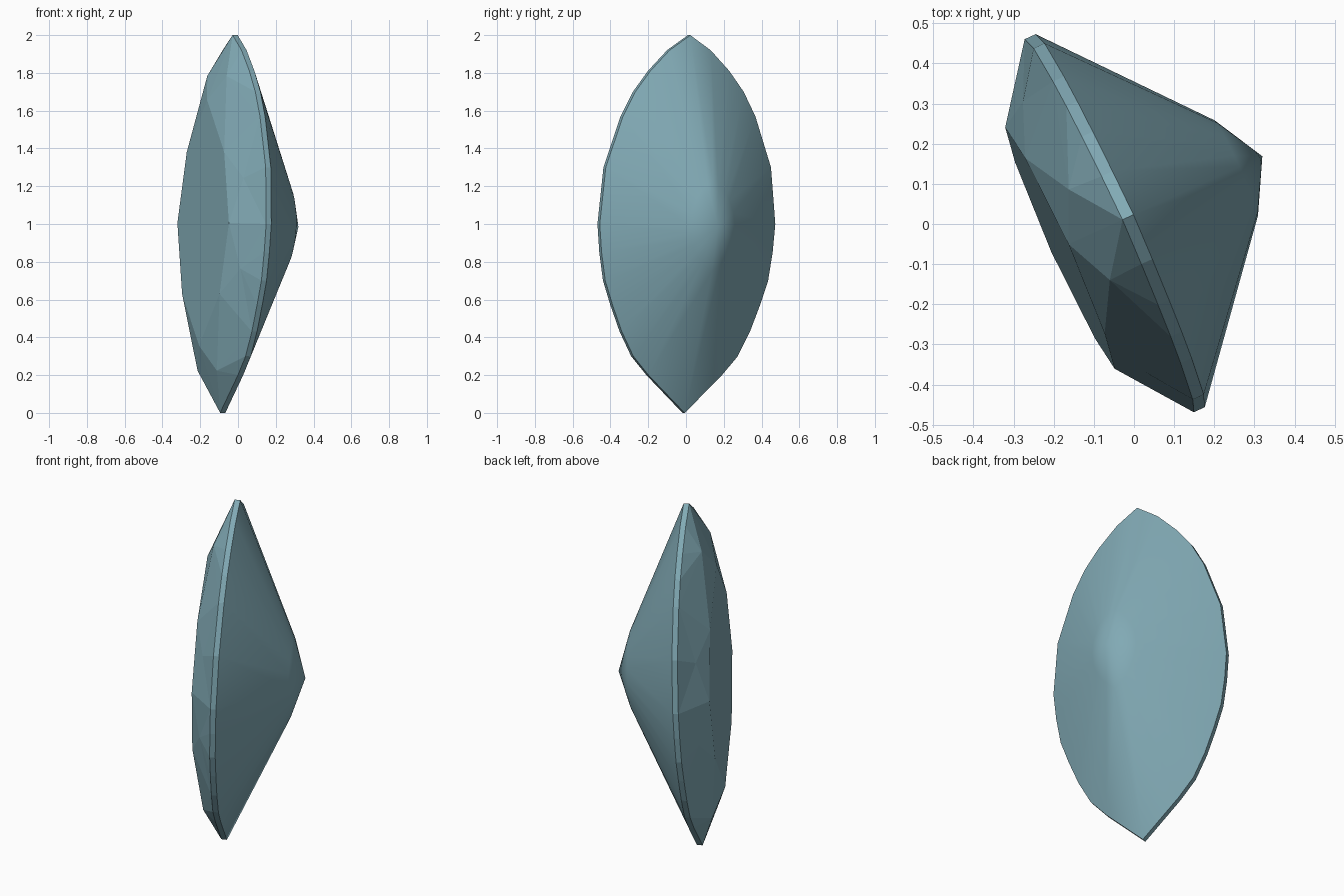
import bpy, bmesh
from mathutils import Vector

if "Cube" in bpy.data.objects:
    bpy.data.objects.remove(bpy.data.objects["Cube"])

# Tilted frame of the stone: width, length and depth axes
C = Vector((-0.048, 0.002, 1.0))
U = Vector((0.413, -0.911, 0.0))
L = Vector((0.033, 0.015, 1.0))
N = L.cross(U).normalized()
H = 0.015  # half girdle thickness

bm = bmesh.new()

def vert(u, v, d):
    return bm.verts.new(C + U * u + L * v + N * d)

def face(*vs, smooth=False):
    f = bm.faces.new(vs)
    f.smooth = smooth
    return f

# Marquise outline, half of it from top tip to bottom tip, then mirrored
half = [(0, 1), (.12, .92), (.23, .81), (.315, .7), (.385, .57), (.48, .3), (.51, 0),
        (.497, -.15), (.473, -.3), (.428, -.43), (.372, -.57), (.303, -.7), (.213, -.8), (0, -1)]
outline = half + [(-u, v) for u, v in half[-2:0:-1]]
n = len(outline)

# Girdle band
front = [vert(u, v, -H) for u, v in outline]
back = [vert(u, v, H) for u, v in outline]
for i in range(n):
    j = (i + 1) % n
    face(front[i], front[j], back[j], back[i])

# Smooth pavilion: inner ring and apex
ring = [vert(u * .255, v * .24, .333) for u, v in outline]
apex = vert(0, 0, .404)
for i in range(n):
    j = (i + 1) % n
    face(back[i], back[j], ring[j], ring[i], smooth=True)
    face(ring[i], ring[j], apex, smooth=True)

# Faceted crown: table, star points between its corners, girdle touch points
quarter_table = [(0, .65), (.24, .375), (.33, 0), (.24, -.375), (0, -.65)]
quarter_star = [(.124, .78, -.098), (.37, .24, -.092), (.37, -.24, -.092), (.124, -.78, -.098)]
table_pts = quarter_table + [(-u, v) for u, v in quarter_table[-2:0:-1]]
star_pts = quarter_star + [(-u, v, d) for u, v, d in reversed(quarter_star)]
touch = [0, 4, 6, 10, 13, 16, 20, 22, 26]
table = [vert(u, v, -.15) for u, v in table_pts]
star = [vert(*p) for p in star_pts]
face(*table)
for k in range(8):
    face(table[k], table[(k + 1) % 8], star[k])                       # star facet
    face(table[k], star[k], front[touch[k]])                          # half kites
    face(table[(k + 1) % 8], star[k], front[touch[k + 1] % n])
    for i in range(touch[k], touch[k + 1]):                           # girdle facets
        face(star[k], front[i], front[(i + 1) % n])

bmesh.ops.recalc_face_normals(bm, faces=bm.faces)
# Keep the girdle edges crisp
for e in bm.edges:
    if not all(f.smooth for f in e.link_faces):
        e.smooth = False

mesh = bpy.data.meshes.new("marquise_gem")
bm.to_mesh(mesh)
bm.free()
mat = bpy.data.materials.new("gem_blue")
mat.diffuse_color = (0.22, 0.40, 0.46, 1)
mat.use_nodes = True
mat.node_tree.nodes["Principled BSDF"].inputs["Base Color"].default_value = mat.diffuse_color
mesh.materials.append(mat)
bpy.context.collection.objects.link(bpy.data.objects.new("marquise_gem", mesh))
